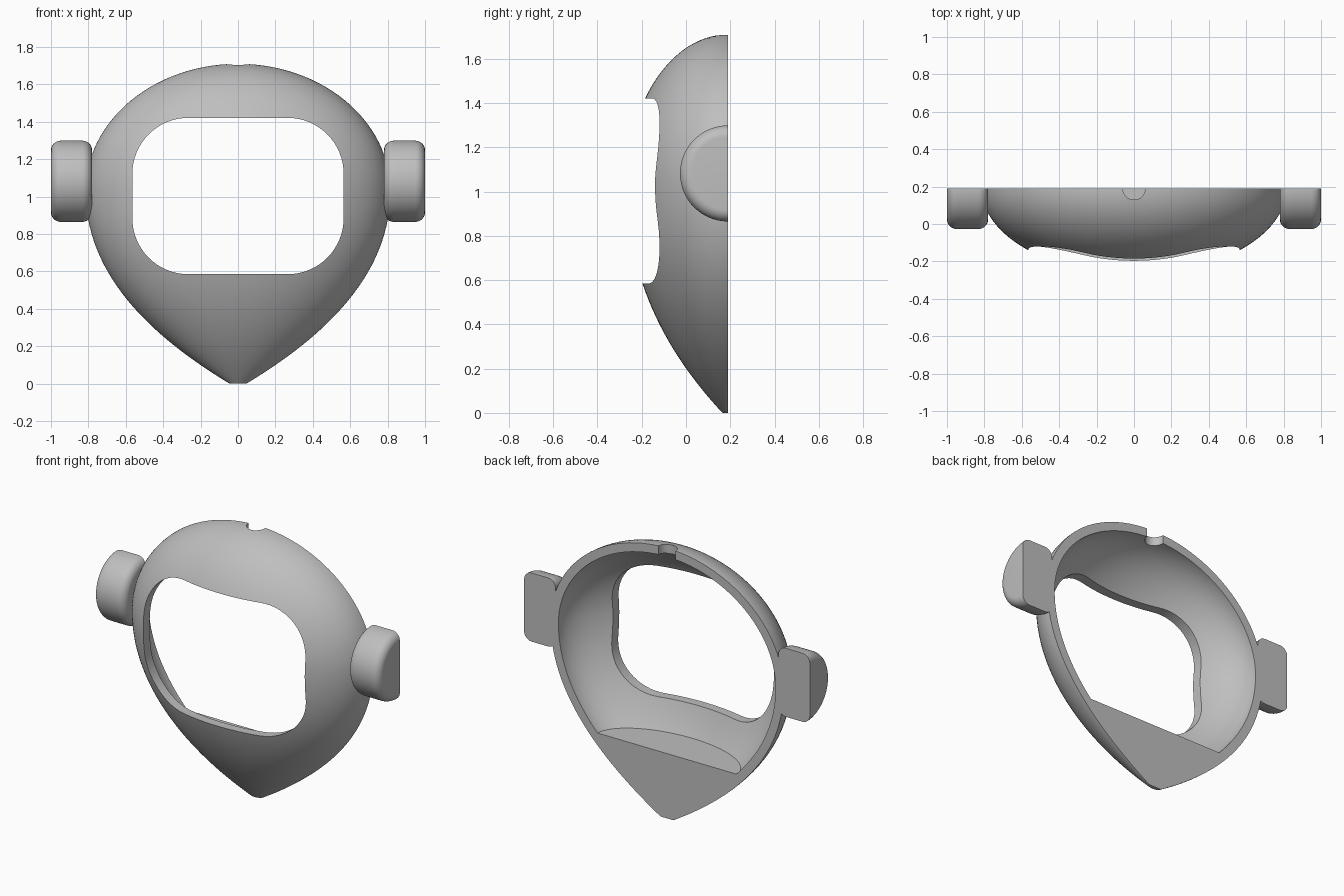
import bpy, bmesh, math
from mathutils import Matrix, Vector

BACK = 0.19          # plane of the flat back
WIDE, MID, TOP = 0.815, 1.03, 1.71
DEPTH = 0.562        # depth of the shell relative to its half width
WALL = 0.055
CHIN = 0.41          # top of the solid chin

if "Cube" in bpy.data.objects:
    bpy.data.objects.remove(bpy.data.objects["Cube"])

grey = bpy.data.materials.new("plain_grey")
grey.use_nodes = True
grey.diffuse_color = (0.52, 0.52, 0.52, 1)
grey.node_tree.nodes["Principled BSDF"].inputs["Base Color"].default_value = grey.diffuse_color


def finish(name, bm):
    bmesh.ops.recalc_face_normals(bm, faces=bm.faces)
    mesh = bpy.data.meshes.new(name)
    bm.to_mesh(mesh)
    bm.free()
    mesh.materials.append(grey)
    obj = bpy.data.objects.new(name, mesh)
    bpy.context.collection.objects.link(obj)
    return obj


def slice_off(bm, point, normal):
    """Remove everything on the normal side of a plane and cap the cut."""
    res = bmesh.ops.bisect_plane(bm, geom=bm.verts[:] + bm.edges[:] + bm.faces[:],
                                 plane_co=point, plane_no=normal, clear_outer=True)
    edges = [e for e in res["geom_cut"] if isinstance(e, bmesh.types.BMEdge)]
    bmesh.ops.edgeloop_fill(bm, edges=edges)


def outline():
    """Half width and height, from the chin tip to the crown."""
    pts = []
    a, b, c, d = (Vector(p) for p in ((0.045, 0), (0.46, 0.25), (WIDE, 0.58), (WIDE, MID)))
    for i in range(28):
        t = i / 28
        s = 1 - t
        pts.append(a * s**3 + b * 3 * s * s * t + c * 3 * s * t * t + d * t**3)
    for i in range(28):
        t = i / 28 * math.pi / 2
        pts.append(Vector((WIDE * math.cos(t), MID + (TOP - MID) * math.sin(t))))
    return pts


def pod():
    """Closed drop-shaped body with elliptical cross-sections."""
    bm = bmesh.new()
    n = 112
    rings = []
    for w, z in outline():
        rings.append([bm.verts.new((w * math.cos(k * math.tau / n),
                                    BACK + DEPTH * w * math.sin(k * math.tau / n), z))
                      for k in range(n)])
    for low, high in zip(rings, rings[1:]):
        for k in range(n):
            j = (k + 1) % n
            bm.faces.new((low[k], low[j], high[j], high[k]))
    crown = bm.verts.new((0, BACK, TOP))
    for k in range(n):
        bm.faces.new((rings[-1][k], rings[-1][(k + 1) % n], crown))
    bm.faces.new(rings[0][::-1])
    bmesh.ops.recalc_face_normals(bm, faces=bm.faces)
    bm.normal_update()
    return bm


def cut(obj, cutter):
    mod = obj.modifiers.new("cut", 'BOOLEAN')
    mod.operation = 'DIFFERENCE'
    mod.solver = 'EXACT'
    mod.object = cutter
    bpy.context.view_layer.objects.active = obj
    bpy.ops.object.modifier_apply(modifier=mod.name)
    bpy.data.objects.remove(cutter)


def smooth(obj):
    bpy.ops.object.select_all(action='DESELECT')
    obj.select_set(True)
    bpy.context.view_layer.objects.active = obj
    bpy.ops.object.shade_smooth_by_angle(angle=math.radians(35))


# Front half of the shell
bm = pod()
slice_off(bm, (0, BACK, 0), (0, 1, 0))
shell = finish("shell", bm)

# Cavity, stopping at the solid chin
bm = pod()
for v, normal in [(v, v.normal.copy()) for v in bm.verts]:
    v.co -= normal * WALL
slice_off(bm, (0, 0, CHIN), (0, 0, -1))
cut(shell, finish("cavity_cutter", bm))

# Face opening: rounded rectangle pushed straight through
bm = bmesh.new()
half_w, half_h, r, mid_z = 0.565, 0.418, 0.3, 1.003
loop = []
for q, (sx, sz) in enumerate(((1, 1), (-1, 1), (-1, -1), (1, -1))):
    for i in range(17):
        a = (q + i / 16) * math.pi / 2
        loop.append(bm.verts.new((sx * (half_w - r) + r * math.cos(a), -1,
                                  mid_z + sz * (half_h - r) + r * math.sin(a))))
face = bm.faces.new(loop)
ext = bmesh.ops.extrude_face_region(bm, geom=[face])
bmesh.ops.translate(bm, vec=(0, 1.1, 0),
                    verts=[v for v in ext["geom"] if isinstance(v, bmesh.types.BMVert)])
cut(shell, finish("opening_cutter", bm))

# Small round notch in the crown
bm = bmesh.new()
bmesh.ops.create_cone(bm, cap_ends=True, segments=48, radius1=0.06, radius2=0.06, depth=0.4,
                      matrix=Matrix.Translation((0, BACK, TOP)))
cut(shell, finish("notch_cutter", bm))
smooth(shell)

# Rounded half-disc ears
for side, name in ((1, "left_ear"), (-1, "right_ear")):
    bm = bmesh.new()
    place = Matrix.Translation((side * 0.89, BACK, 1.082)) @ Matrix.Rotation(math.pi / 2, 4, 'Y')
    bmesh.ops.create_cone(bm, cap_ends=True, segments=96, radius1=0.217, radius2=0.217,
                          depth=0.22, matrix=place)
    rims = [e for e in bm.edges if e.calc_face_angle(0) > 1]
    bmesh.ops.bevel(bm, geom=rims, offset=0.052, segments=8, profile=0.5, affect='EDGES')
    slice_off(bm, (0, BACK, 0), (0, 1, 0))
    smooth(finish(name, bm))
